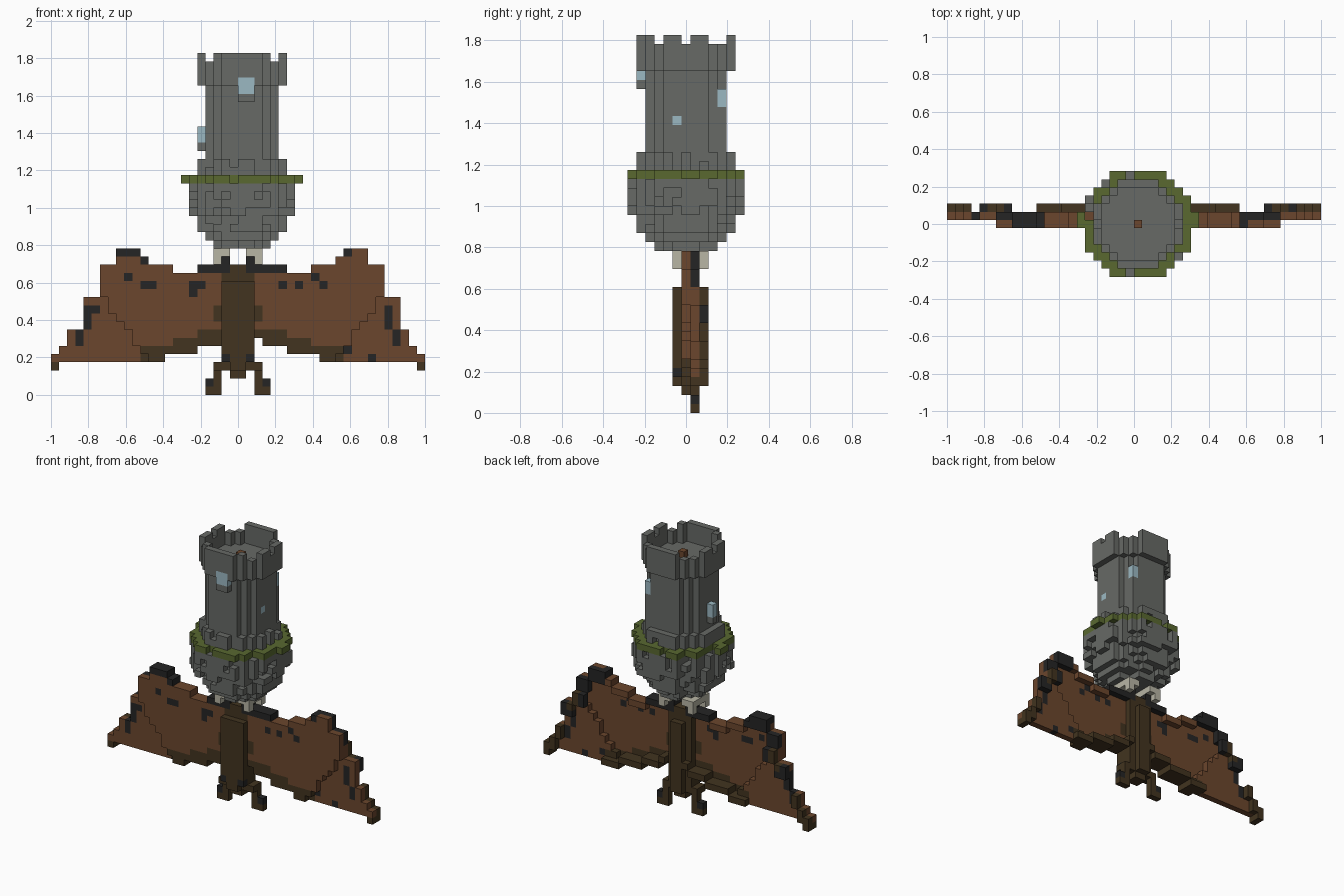
import bpy, bmesh, random

if "Cube" in bpy.data.objects:
    bpy.data.objects.remove(bpy.data.objects["Cube"])

U = 2 / 46            # edge of one block
rng = random.Random(4)
COLOURS = {
    "stone": (0.135, 0.142, 0.132),
    "moss": (0.100, 0.140, 0.030),
    "brown": (0.147, 0.061, 0.026),
    "dark_brown": (0.054, 0.034, 0.014),
    "charcoal": (0.018, 0.018, 0.018),
    "bone": (0.480, 0.465, 0.375),
    "glass": (0.330, 0.485, 0.545),
}
MATS = {}
for name, rgb in COLOURS.items():
    m = bpy.data.materials.new(name)
    m.use_nodes = True
    m.diffuse_color = (*rgb, 1)
    m.node_tree.nodes["Principled BSDF"].inputs["Base Color"].default_value = (*rgb, 1)
    MATS[name] = m

parts = {}


def box(part, colour, xs, ys, zs):
    """Fill an inclusive range of blocks."""
    cells = parts.setdefault(part, {})
    for x in range(xs[0], xs[1] + 1):
        for y in range(ys[0], ys[1] + 1):
            for z in range(zs[0], zs[1] + 1):
                cells[x, y, z] = colour


def inside(x, y, r):
    return x * x + y * y <= 1.25 * r * r


def disc(part, colour, r, z0, z1, hole=None, rough=0.0):
    """Fill round layers of blocks, optionally hollow or with a worn rim."""
    cells = parts.setdefault(part, {})
    for z in range(z0, z1 + 1):
        for x in range(-r, r + 1):
            for y in range(-r, r + 1):
                if not inside(x, y, r) or (hole and inside(x, y, hole)):
                    continue
                worn = not inside(x, y, r - 1) and min(abs(x), abs(y)) > 0
                if worn and rng.random() < rough:
                    continue
                cells[x, y, z] = colour


def mirror(source, target, shift=1):
    parts[target] = {(-shift - x, y, z): c for (x, y, z), c in parts[source].items()}


def paint(part, colour, x0, x1, z0, z1):
    for (x, y, z) in parts[part]:
        if x0 <= x <= x1 and z0 <= z <= z1:
            parts[part][x, y, z] = colour


# Stone bowl under the tower, with a mossy rim
for r, z0, z1 in ((3, 18, 18), (4, 19, 19), (5, 20, 21), (6, 22, 25)):
    disc("bowl", "stone", r, z0, z1, rough=0.25)
disc("moss_rim", "moss", 6, 26, 26, rough=0.15)
for x in (-7, 7):
    box("moss_rim", "moss", (x, x), (0, 1), (26, 26))

# Tower plinth, shaft and floor of the crown
disc("plinth", "stone", 5, 27, 28, rough=0.2)
disc("shaft", "stone", 4, 29, 37)
disc("crown", "stone", 5, 38, 38)
disc("crown", "stone", 5, 39, 40, hole=4)

# Battlements: merlons chosen by position around the ring
disc("battlements", "stone", 5, 41, 41, hole=4)
merlon_rows = (-5, -4, -2, -1, 1, 2, 5)
parts["battlements"] = {p: c for p, c in parts["battlements"].items()
                        if p[1] in merlon_rows and p[0] != -4}

# Small block on the tower floor
box("floor_block", "brown", (0, 0), (0, 0), (39, 39))

# Windows with stone sills
box("front_window", "stone", (0, 1), (-5, -5), (36, 36))
box("front_window", "glass", (0, 1), (-5, -5), (37, 37))
box("crown", "glass", (0, 1), (-5, -5), (38, 38))
box("side_window", "stone", (-5, -5), (0, 0), (30, 30))
box("side_window", "glass", (-5, -5), (0, 0), (31, 32))
box("back_window", "stone", (3, 3), (4, 4), (29, 33))
box("back_window", "glass", (3, 3), (4, 4), (34, 35))
parts["shaft"][4, -1, 32] = "glass"

# Pale supports between the bowl and the animal
box("left_support", "bone", (1, 2), (-1, 2), (17, 17))
for y in (-1, 2):
    box("left_support", "bone", (2, 2), (y, y), (16, 16))
mirror("left_support", "right_support")

# Body of the winged animal
box("body", "dark_brown", (-2, 1), (0, 1), (4, 14))
box("body", "dark_brown", (-1, 0), (0, 1), (2, 15))
box("body", "dark_brown", (-1, 0), (-1, 2), (3, 13))
box("body", "dark_brown", (-2, 1), (-1, -1), (4, 13))
for x in (-2, 1):
    box("body", "charcoal", (x, x), (-1, -1), (4, 4))

# Ears and feet
box("left_ear", "charcoal", (1, 1), (0, 1), (15, 16))
mirror("left_ear", "right_ear")
box("left_foot", "dark_brown", (1, 2), (0, 1), (3, 3))
box("left_foot", "dark_brown", (2, 2), (1, 1), (1, 2))
box("left_foot", "dark_brown", (2, 3), (1, 1), (0, 1))
box("left_foot", "charcoal", (3, 3), (1, 1), (1, 1))
mirror("left_foot", "right_foot")

# Wing: runs of columns as (first, last, bottom, top)
RUNS = ((2, 2, 7, 15), (3, 5, 6, 15), (6, 8, 5, 14), (9, 9, 5, 15),
        (10, 11, 4, 15), (12, 12, 4, 16), (13, 15, 4, 17), (16, 17, 4, 15),
        (18, 19, 4, 11), (20, 20, 4, 7), (21, 21, 4, 5), (22, 22, 3, 4))
for first, last, low, high in RUNS:
    part = "left_wing" if first < 20 else "left_tip"
    for x in range(first, last + 1):
        # Dark trailing band, deepest near the body
        band = 7 if x < 6 else 6 if x < 9 else 5 if x < 13 else 3
        for z in range(low, high + 1):
            # The sheet steps back one block outside a diagonal
            out = x - (12.5 + (z - 5) * 0.75)
            y0, y1 = int(out >= 0), int(out >= -1.5)
            box(part, "dark_brown" if z <= band else "brown",
                (x, x), (y0, y1), (z, z))
        if x < 13:
            # Ridge along the trailing edge, rib along the leading edge
            box(part, "dark_brown", (x, x), (1, 2), (low, low))
            box(part, "brown", (x, x), (1, 1), (high, high))
        elif x < 18:
            box(part, "charcoal", (x, x), (1, 1), (high - 1, high))
        if x > 15:
            # Finger bone behind the outer wing
            top = min(high, 13)
            bone = "charcoal" if x in (16, 19) else "dark_brown"
            box(part, bone, (x, x), (2, 2), (top - 1, top))

# Charcoal patches shared by both wings
for patch in ((2, 5, 15, 15), (18, 18, 10, 10), (5, 5, 13, 13)):
    paint("left_wing", "charcoal", *patch)
mirror("left_wing", "right_wing", 0)
mirror("left_tip", "right_tip")
box("right_tip", "brown", (-20, -20), (1, 1), (4, 7))

# Patches that differ from side to side
paint("left_wing", "dark_brown", 2, 2, 9, 10)
paint("right_wing", "dark_brown", -3, -3, 9, 10)
for patch in ((7, 7, 13, 13), (9, 9, 14, 14), (10, 10, 13, 13),
              (13, 13, 5, 5), (13, 13, 17, 17), (16, 16, 4, 4),
              (18, 18, 8, 9), (19, 19, 6, 7)):
    paint("left_wing", "charcoal", *patch)
for patch in ((-15, -13, 17, 17), (-12, -12, 16, 16), (-12, -11, 13, 13),
              (-14, -14, 14, 14), (-6, -6, 12, 13), (-19, -19, 8, 10)):
    paint("right_wing", "charcoal", *patch)
paint("right_tip", "charcoal", -20, -20, 6, 7)

# Turn each part into a mesh of its exposed block faces
solid = {p for cells in parts.values() for p in cells}
for name, cells in parts.items():
    used = sorted(set(cells.values()))
    bm = bmesh.new()
    corners = {}

    def corner(p):
        if p not in corners:
            corners[p] = bm.verts.new((p[0] * U, (p[1] - 0.5) * U, p[2] * U))
        return corners[p]

    for cell, colour in cells.items():
        for axis in range(3):
            for side in (0, 1):
                near = list(cell)
                near[axis] += 2 * side - 1
                if tuple(near) in solid:
                    continue
                loop = []
                for a, b in ((0, 0), (1, 0), (1, 1), (0, 1)):
                    p = list(cell)
                    p[axis] += side
                    p[(axis + 1) % 3] += a
                    p[(axis + 2) % 3] += b
                    loop.append(corner(tuple(p)))
                face = bm.faces.new(loop if side else loop[::-1])
                face.material_index = used.index(colour)
    mesh = bpy.data.meshes.new(name)
    bm.to_mesh(mesh)
    bm.free()
    for colour in used:
        mesh.materials.append(MATS[colour])
    bpy.context.collection.objects.link(bpy.data.objects.new(name, mesh))
